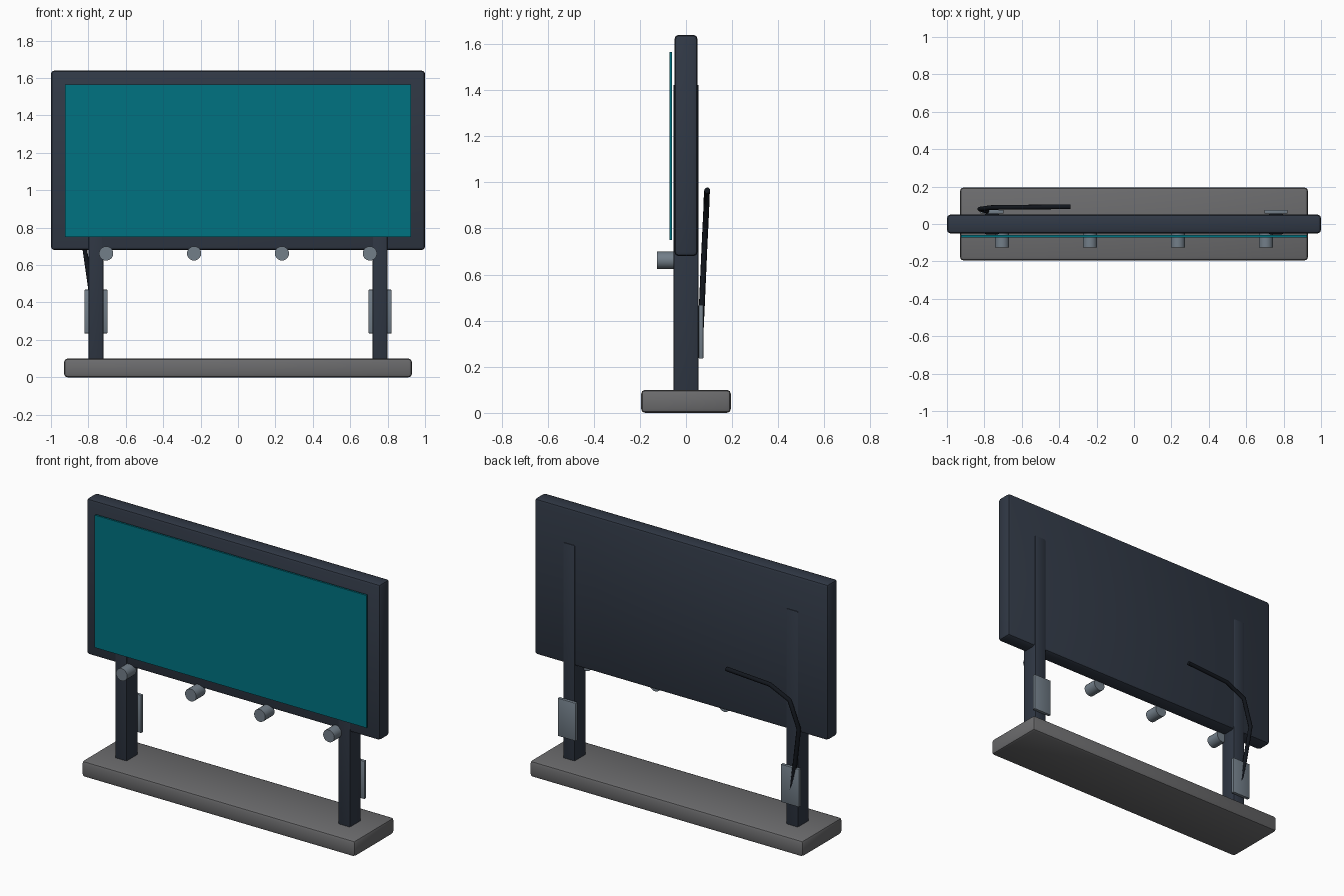
import bpy, math

if "Cube" in bpy.data.objects:
    bpy.data.objects.remove(bpy.data.objects["Cube"])


def material(name, rgb):
    m = bpy.data.materials.new(name)
    m.diffuse_color = (*rgb, 1)
    m.use_nodes = True
    m.node_tree.nodes["Principled BSDF"].inputs["Base Color"].default_value = m.diffuse_color
    return m


DARK = material("dark_metal", (0.03, 0.04, 0.06))
TEAL = material("teal_panel", (0.0, 0.17, 0.22))
STEEL = material("steel", (0.17, 0.21, 0.25))
STONE = material("concrete", (0.15, 0.15, 0.155))
BLACK = material("black_rubber", (0.006, 0.008, 0.012))


def box(name, lo, hi, mat, bevel=0.0):
    """Box between two corners, with optional rounded edges."""
    bpy.ops.mesh.primitive_cube_add(size=1, location=[(a + b) / 2 for a, b in zip(lo, hi)])
    ob = bpy.context.object
    ob.name = name
    ob.scale = [b - a for a, b in zip(lo, hi)]
    bpy.ops.object.transform_apply(location=False, rotation=False, scale=True)
    ob.data.materials.append(mat)
    if bevel:
        mod = ob.modifiers.new("bevel", 'BEVEL')
        mod.width = bevel
        mod.segments = 2
        bpy.ops.object.modifier_apply(modifier="bevel")
        bpy.ops.object.shade_smooth_by_angle(angle=math.radians(30))
    return ob


# Base slab, sign board and raised display panel
box("base", (-0.93, -0.195, 0), (0.93, 0.195, 0.10), STONE, 0.018)
box("board", (-1, -0.05, 0.68), (1, 0.05, 1.64), DARK, 0.018)
box("display_panel", (-0.925, -0.072, 0.75), (0.925, -0.06, 1.565), TEAL)

# Posts with a service plate on the back of each
for side, sx in (("left", -0.76), ("right", 0.76)):
    box(f"{side}_post", (sx - 0.04, -0.055, 0.08), (sx + 0.04, 0.055, 1.425), DARK, 0.008)
    box(f"{side}_plate", (sx - 0.062, 0.055, 0.235), (sx + 0.062, 0.075, 0.468), STEEL, 0.003)

# Row of lamps below the panel
for i in range(4):
    bpy.ops.mesh.primitive_cylinder_add(
        vertices=20, radius=0.038, depth=0.09,
        location=(-0.705 + 0.47 * i, -0.08, 0.662), rotation=(math.pi / 2, 0, 0))
    lamp = bpy.context.object
    lamp.name = f"lamp_{i + 1}"
    lamp.data.materials.append(STEEL)
    bpy.ops.object.shade_smooth_by_angle(angle=math.radians(30))

# Cable running from the left plate up the back of the board
path = [(-0.76, 0.062, 0.32), (-0.788, 0.069, 0.47), (-0.824, 0.08, 0.72),
        (-0.766, 0.088, 0.885), (-0.635, 0.09, 0.947), (-0.34, 0.092, 0.965)]
curve = bpy.data.curves.new("cable", 'CURVE')
curve.dimensions = '3D'
curve.bevel_depth = 0.013
curve.bevel_resolution = 2
curve.use_fill_caps = True
spline = curve.splines.new('POLY')
spline.points.add(len(path) - 1)
for p, co in zip(spline.points, path):
    p.co = (*co, 1)
cable = bpy.data.objects.new("cable", curve)
bpy.context.collection.objects.link(cable)
curve.materials.append(BLACK)
bpy.ops.object.select_all(action='DESELECT')
cable.select_set(True)
bpy.context.view_layer.objects.active = cable
bpy.ops.object.convert(target='MESH')
bpy.ops.object.shade_smooth_by_angle(angle=math.radians(50))
